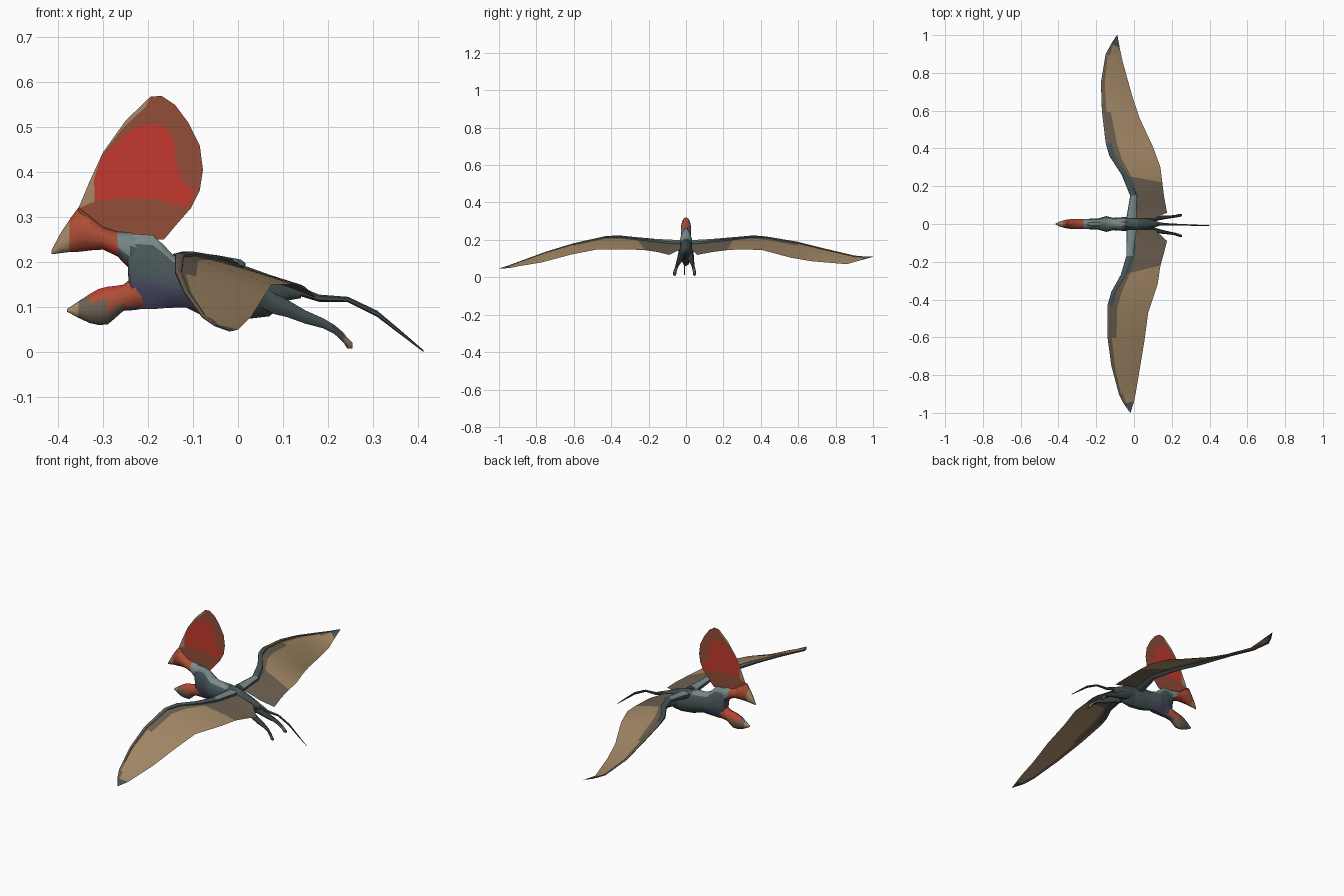
import bpy, bmesh, math
from mathutils import Vector


def lin(c):
    c /= 255
    return c / 12.92 if c <= 0.04045 else ((c + 0.055) / 1.055) ** 2.4


PALETTE = {
    "tan": (166, 138, 104), "dusk_brown": (110, 97, 82), "slate": (74, 87, 90),
    "pale_slate": (122, 138, 138), "dark_slate": (62, 74, 74), "red": (196, 58, 46),
    "rust": (146, 77, 55), "orange_rust": (172, 78, 54), "indigo": (74, 75, 104),
}
NAMES = list(PALETTE)
MATS = []
for n, rgb in PALETTE.items():
    m = bpy.data.materials.new(n)
    m.diffuse_color = (*[lin(c) for c in rgb], 1)
    MATS.append(m)


def finish(name, bm, rule, smooth=True):
    """Colour every face by a rule on its centre and normal, then add the object."""
    bmesh.ops.remove_doubles(bm, verts=bm.verts, dist=1e-5)
    bmesh.ops.recalc_face_normals(bm, faces=bm.faces)
    for f in bm.faces:
        if rule:
            f.material_index = NAMES.index(rule(f.calc_center_median(), f.normal))
    me = bpy.data.meshes.new(name)
    bm.to_mesh(me)
    bm.free()
    for m in MATS:
        me.materials.append(m)
    ob = bpy.data.objects.new(name, me)
    bpy.context.collection.objects.link(ob)
    if smooth:
        bpy.ops.object.select_all(action='DESELECT')
        ob.select_set(True)
        bpy.context.view_layer.objects.active = ob
        bpy.ops.object.shade_smooth_by_angle(angle=math.radians(40))
    return ob


def loft(name, sections, rule, sides=10, across=(0, 1, 0)):
    """Skin over elliptic rings: (x, y, z, half width, half height)."""
    bm = bmesh.new()
    across = Vector(across)
    rings = []
    for x, y, z, w, h in sections:
        ring = []
        for i in range(sides):
            a = 2 * math.pi * (i + 0.5) / sides
            ring.append(bm.verts.new(Vector((x, y, z)) + across * w * math.cos(a)
                                     + Vector((0, 0, h * math.sin(a)))))
        rings.append(ring)
    for a, b in zip(rings, rings[1:]):
        for i in range(sides):
            j = (i + 1) % sides
            bm.faces.new((a[i], a[j], b[j], b[i]))
    bm.faces.new(rings[0])
    bm.faces.new(rings[-1][::-1])
    return finish(name, bm, rule)


def span(x, top, bottom, w, y=0.0):
    """Section from its top and bottom heights."""
    return (x, y, (top + bottom) / 2, w, (top - bottom) / 2 * 1.04)


# Torso and neck
def body_colour(c, n):
    if c.x < -0.1 and c.z < 0.152:
        return "indigo"
    if n.z > 0.45 and c.x < -0.02:
        return "pale_slate"
    return "slate" if c.x < 0.0 else "dark_slate"


loft("torso", [span(*s) for s in (
    (-0.245, 0.262, 0.175, 0.024), (-0.235, 0.263, 0.097, 0.029), (-0.19, 0.260, 0.096, 0.031),
    (-0.165, 0.238, 0.098, 0.038), (-0.145, 0.216, 0.099, 0.043), (-0.11, 0.206, 0.100, 0.034),
    (-0.05, 0.203, 0.082, 0.038), (0.02, 0.190, 0.074, 0.040), (0.07, 0.172, 0.080, 0.032),
    (0.11, 0.155, 0.115, 0.018), (0.14, 0.142, 0.120, 0.008))], body_colour, 12)


# Upper beak and skull
def head_colour(c, n):
    if n.z < -0.6 and c.x > -0.36:
        return "red"
    if c.x < -0.372:
        return "tan"
    if c.x < -0.265:
        return "orange_rust"
    return "pale_slate" if c.z > 0.225 else "slate"


loft("upper_beak", [span(*s) for s in (
    (-0.415, 0.226, 0.218, 0.003), (-0.395, 0.263, 0.221, 0.013), (-0.375, 0.293, 0.224, 0.02),
    (-0.355, 0.320, 0.225, 0.025), (-0.325, 0.297, 0.228, 0.028), (-0.3, 0.277, 0.229, 0.029),
    (-0.268, 0.267, 0.214, 0.029), (-0.24, 0.264, 0.185, 0.028), (-0.21, 0.255, 0.17, 0.02))],
    head_colour)


# Lower jaw, with a bright mouth lining
def jaw_colour(c, n):
    if n.z > 0.6 and c.x > -0.33:
        return "red"
    if c.x > -0.32 and c.z > 0.103:
        return "orange_rust"
    return "indigo" if c.x > -0.26 else "dusk_brown" if c.x > -0.35 else "tan"


loft("lower_jaw", [span(*s) for s in (
    (-0.38, 0.096, 0.09, 0.004), (-0.355, 0.112, 0.077, 0.014), (-0.33, 0.128, 0.066, 0.02),
    (-0.31, 0.139, 0.062, 0.023), (-0.29, 0.144, 0.063, 0.025), (-0.272, 0.146, 0.078, 0.026),
    (-0.255, 0.149, 0.093, 0.027), (-0.23, 0.168, 0.095, 0.027), (-0.2, 0.17, 0.1, 0.02))],
    jaw_colour)

# Crest: a thin sheet, rim strip around a red centre
RIM = [(-0.355, 0.32), (-0.33, 0.38), (-0.3, 0.445), (-0.25, 0.515), (-0.195, 0.568),
       (-0.17, 0.57), (-0.14, 0.55), (-0.11, 0.51), (-0.085, 0.46), (-0.078, 0.405),
       (-0.085, 0.36), (-0.105, 0.32), (-0.14, 0.28), (-0.165, 0.25), (-0.24, 0.25), (-0.3, 0.26)]
CORE = [(-0.319, 0.335), (-0.32, 0.385), (-0.307, 0.427), (-0.265, 0.47), (-0.224, 0.504),
        (-0.19, 0.506), (-0.165, 0.504), (-0.143, 0.475), (-0.138, 0.43), (-0.125, 0.38),
        (-0.092, 0.358), (-0.112, 0.323), (-0.155, 0.332), (-0.18, 0.34), (-0.24, 0.341),
        (-0.3, 0.34)]
bm = bmesh.new()
outer = [bm.verts.new((x, 0, z)) for x, z in RIM]
inner = [bm.verts.new((x, 0, z)) for x, z in CORE]
bm.faces.new(inner).material_index = NAMES.index("red")
for i in range(len(RIM)):
    j = (i + 1) % len(RIM)
    f = bm.faces.new((outer[i], outer[j], inner[j], inner[i]))
    f.material_index = NAMES.index("tan" if i < 2 else "rust")
# pale strip along the upper front of the crest
for i in (2, 3):
    pts = [RIM[i], RIM[i + 1]] + [tuple(a + 0.35 * (b - a) for a, b in zip(RIM[k], CORE[k]))
                                  for k in (i + 1, i)]
    for side in (-0.001, 0.001):
        f = bm.faces.new([bm.verts.new((x, side, z)) for x, z in pts])
        f.material_index = NAMES.index("tan")
finish("crest", bm, None, smooth=False)

# Wings: leading point and trailing point at each station, root to tip
LEFT = [(-.04, .03, .19, .11, .03, .15), (-.03, .09, .195, .175, .06, .12),
        (-.02, .15, .2, .16, .14, .135), (-.065, .26, .21, .15, .22, .145),
        (-.13, .36, .22, .14, .3, .15), (-.15, .43, .215, .1, .41, .145),
        (-.17, .6, .187, .03, .56, .105), (-.175, .75, .15, -.01, .68, .085),
        (-.15, .9, .115, -.06, .86, .07), (-.12, .955, .11, -.075, .93, .09),
        (-.09, 1, .11, -.087, .995, .108)]
RIGHT = [(-.04, -.03, .19, .11, -.03, .15), (-.04, -.1, .195, .175, -.09, .12),
         (-.04, -.17, .2, .16, -.15, .135), (-.07, -.27, .21, .14, -.22, .145),
         (-.12, -.36, .22, .125, -.32, .15), (-.14, -.43, .217, .075, -.47, .15),
         (-.14, -.6, .18, .055, -.62, .12), (-.12, -.75, .135, .03, -.77, .08),
         (-.08, -.9, .08, .01, -.89, .06), (-.055, -.95, .062, 0, -.94, .05),
         (-.02, -1, .047, -.017, -.995, .046)]
CHORD = (0, 0.12, 0.24, 0.45, 0.72, 1)


def wing_colour(s, c):
    if s >= 9:
        return "slate"
    if s < 3:
        return "slate" if c < 2 else "dusk_brown"
    if s < 5:
        return "slate" if c < 1 else "dusk_brown" if c < 2 else "tan"
    return "dusk_brown" if c < (2 if s in (5, 8) else 1) else "tan"


for side, stations in (("left", LEFT), ("right", RIGHT)):
    bm = bmesh.new()
    rows = []
    for s in stations:
        a, b = Vector(s[:3]), Vector(s[3:])
        rows.append([bm.verts.new(a.lerp(b, t) + Vector((0, 0, 0.06 * (b - a).length * t * (1 - t))))
                     for t in CHORD])
    for s in range(len(rows) - 1):
        for c in range(len(CHORD) - 1):
            f = bm.faces.new((rows[s][c], rows[s][c + 1], rows[s + 1][c + 1], rows[s + 1][c]))
            f.material_index = NAMES.index(wing_colour(s, c))
    finish(side + "_wing_membrane", bm, None)
    # arm bone along the leading edge
    radii = (.03, .024, .02, .017, .014, .011, .008, .006, .005, .004, .001)
    loft(side + "_arm", [(s[0] + r * 0.9, s[1], s[2] - r * 0.35, r, r * 0.7)
                         for s, r in zip(stations, radii)],
         lambda c, n: "dusk_brown" if 0.45 < abs(c.y) < 0.93 else
         "pale_slate" if n.z > 0.5 and abs(c.y) < 0.2 else "slate", 8, (1, 0, 0))

# Legs with pale feet
LEG = [(.04, .13, .028, 0), (.08, .108, .025, .2), (.11, .097, .021, .3), (.15, .078, .016, .5),
       (.19, .064, .012, .65), (.215, .05, .011, .75), (.235, .032, .012, .9), (.243, .02, .013, .95),
       (.255, .014, .007, 1)]
for side, y0, y1 in (("left", .02, .047), ("right", -.02, -.063)):
    loft(side + "_leg", [(x, y0 + (y1 - y0) * t, z, r * 0.7, r) for x, z, r, t in LEG],
         lambda c, n: "dusk_brown" if c.x > 0.235 else "dark_slate", 8)

# Tail
loft("tail", [(.08, 0, .15, .012, .014), (.13, 0, .138, .01, .011), (.18, -.002, .12, .007, .008),
              (.245, -.004, .117, .005, .006), (.31, -.006, .085, .004, .007),
              (.36, -.008, .045, .003, .005), (.413, -.008, .002, .001, .002)],
     lambda c, n: "dark_slate", 6)
